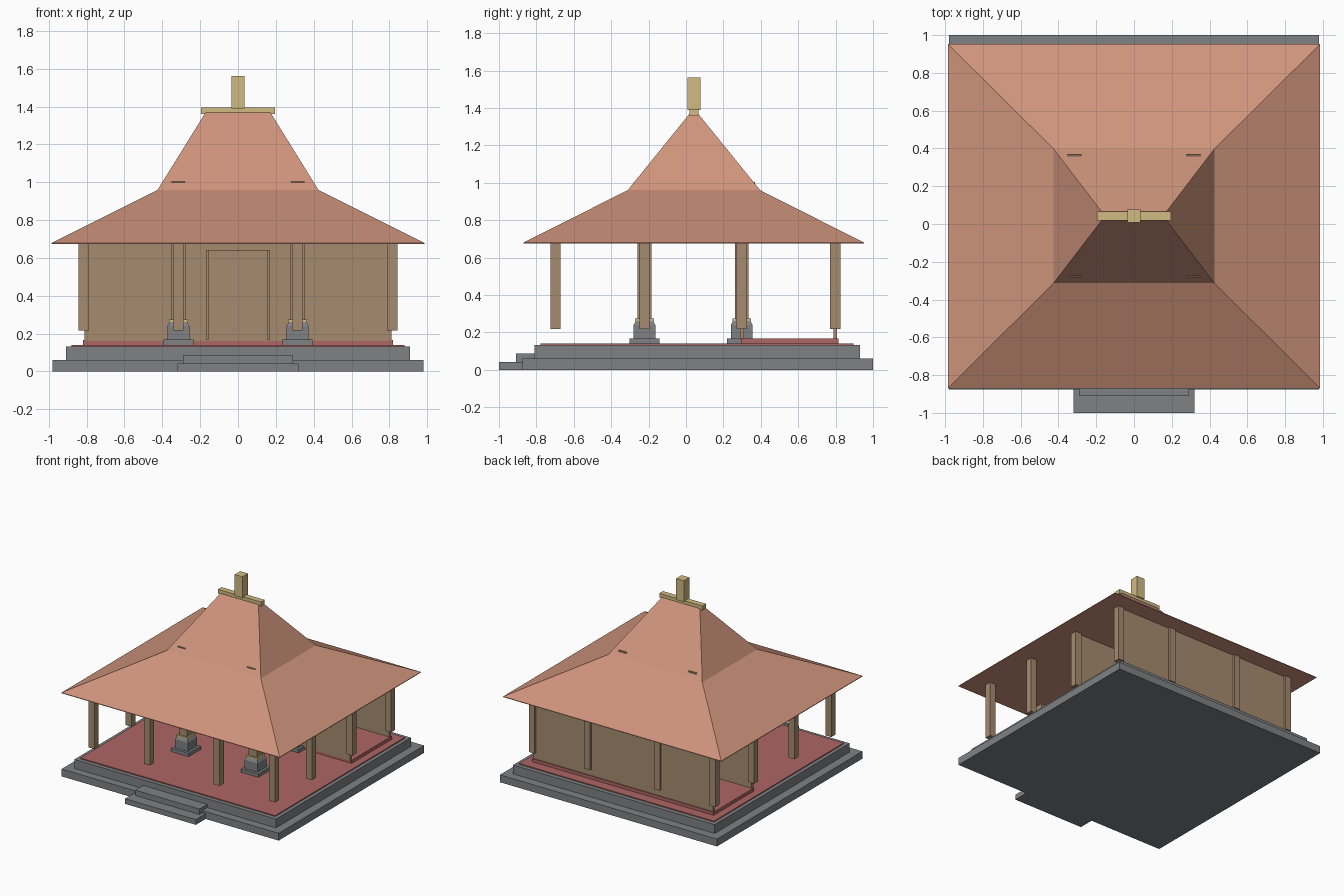
import bpy
import bmesh

cube = bpy.data.objects.get("Cube")
if cube:
    bpy.data.objects.remove(cube, do_unlink=True)


def material(name, rgb):
    mat = bpy.data.materials.new(name)
    mat.use_nodes = True
    mat.diffuse_color = (*rgb, 1)
    mat.node_tree.nodes["Principled BSDF"].inputs["Base Color"].default_value = (*rgb, 1)
    return mat


stone = material("grey stone", (0.21, 0.22, 0.23))
tile = material("terracotta tile", (0.62, 0.295, 0.2))
red = material("red floor", (0.42, 0.135, 0.13))
wood = material("brown wood", (0.38, 0.26, 0.16))
gold = material("pale gold", (0.64, 0.5, 0.23))


def loft(name, mat, rings):
    """Closed solid through rectangles given as (x0, x1, y0, y1, z)."""
    bm = bmesh.new()
    loops = [[bm.verts.new(p) for p in ((x0, y0, z), (x1, y0, z), (x1, y1, z), (x0, y1, z))]
             for x0, x1, y0, y1, z in rings]
    bm.faces.new(loops[0][::-1])
    bm.faces.new(loops[-1])
    for low, high in zip(loops, loops[1:]):
        for i in range(4):
            j = (i + 1) % 4
            bm.faces.new((low[i], low[j], high[j], high[i]))
    mesh = bpy.data.meshes.new(name)
    bm.to_mesh(mesh)
    bm.free()
    mesh.materials.append(mat)
    obj = bpy.data.objects.new(name, mesh)
    bpy.context.collection.objects.link(obj)
    return obj


def box(name, mat, x, y, z):
    return loft(name, mat, [(*x, *y, z[0]), (*x, *y, z[1])])


def pillar(name, mat, x, y, steps):
    """Square column from (half width, height) steps."""
    return loft(name, mat, [(x - h, x + h, y - h, y + h, z) for h, z in steps])


# Stepped stone platform and front stairs
box("platform_lower", stone, (-0.98, 0.98), (-0.875, 1), (0, 0.06))
box("platform_upper", stone, (-0.91, 0.91), (-0.81, 0.93), (0.06, 0.132))
box("stair_lower", stone, (-0.32, 0.32), (-1, -0.87), (0, 0.042))
box("stair_upper", stone, (-0.29, 0.29), (-0.91, -0.805), (0.04, 0.086))

# Floors
box("floor", red, (-0.88, 0.88), (-0.777, 0.895), (0.13, 0.14))
box("raised_floor", red, (-0.82, 0.82), (0.295, 0.815), (0.135, 0.166))

# Front and back walls of the room, open at the sides
for name, y in (("front_wall", 0.289), ("back_wall", 0.788)):
    box(name, wood, (-0.81, 0.81), (y, y + 0.02), (0.16, 0.69))

# Double door with its frame
for side, s in (("left", 1), ("right", -1)):
    box(side + "_door", wood, sorted((0.002 * s, 0.154 * s)), (0.283, 0.29), (0.166, 0.636))
    box(side + "_jamb", wood, sorted((0.156 * s, 0.17 * s)), (0.279, 0.29), (0.166, 0.64))
box("door_lintel", wood, (-0.17, 0.17), (0.279, 0.29), (0.636, 0.642))

# Posts: outer ring of twelve, and four thicker ones on pedestals
xs = (-0.815, -0.315, 0.315, 0.815)
ys = (-0.698, -0.222, 0.298, 0.798)
for i, x in enumerate(xs):
    for j, y in enumerate(ys):
        if i in (0, 3) or j in (0, 3):
            pillar("outer_post", wood, x, y, [(0.027, 0.217), (0.027, 0.7)])
        else:
            pillar("inner_post", wood, x, y, [(0.037, 0.25), (0.037, 0.9)])
            pillar("pedestal_plinth", stone, x, y, [(0.079, 0.135), (0.079, 0.168)])
            pillar("pedestal", stone, x, y,
                   [(0.058, 0.165), (0.058, 0.24), (0.046, 0.262)])
            pillar("pedestal_trim", gold, x, y, [(0.05, 0.262), (0.05, 0.275)])

# Two-pitch roof with beam ends showing through
loft("roof", tile, [(-0.985, 0.985, -0.87, 0.952, 0.675),
                    (-0.985, 0.985, -0.87, 0.952, 0.68),
                    (-0.425, 0.425, -0.312, 0.397, 0.96),
                    (-0.172, 0.172, 0.018, 0.066, 1.368)])
for x in xs[1:3]:
    box("roof_beam", wood, (x - 0.036, x + 0.036), (-0.281, 0.369), (0.95, 1.005))

# Ridge cap and finial
box("ridge_beam", gold, (-0.195, 0.195), (0.019, 0.066), (1.36, 1.395))
box("finial", gold, (-0.035, 0.035), (0.007, 0.078), (1.39, 1.563))
